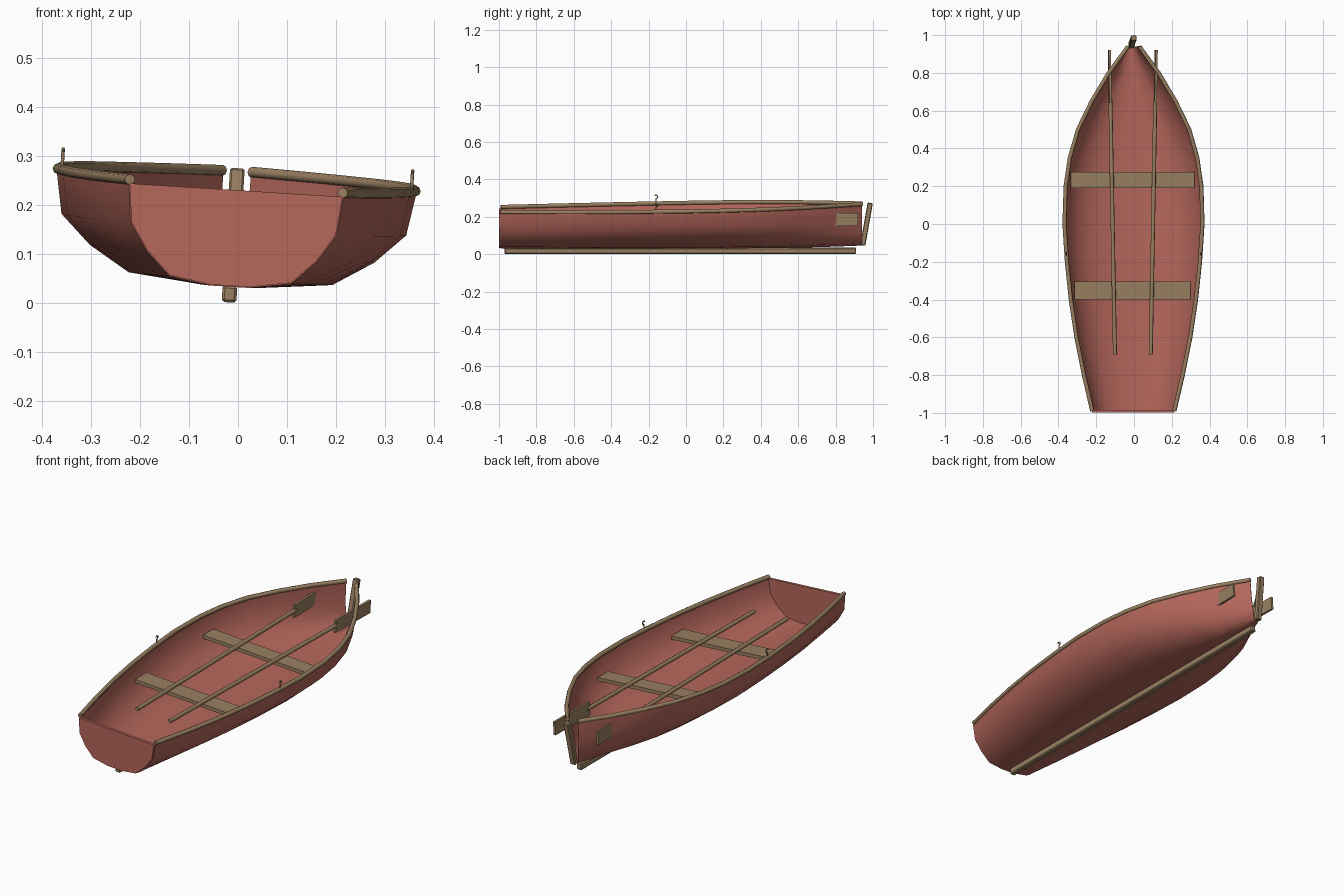
import bpy, bmesh, math
from mathutils import Matrix, Vector

if "Cube" in bpy.data.objects:
    bpy.data.objects.remove(bpy.data.objects["Cube"])


def material(name, rgb):
    m = bpy.data.materials.new(name)
    m.use_nodes = True
    m.diffuse_color = (*rgb, 1)
    bsdf = m.node_tree.nodes["Principled BSDF"]
    bsdf.inputs["Base Color"].default_value = (*rgb, 1)
    bsdf.inputs["Roughness"].default_value = 0.8
    return m


RED = material("faded red paint", (0.46, 0.135, 0.105))
WOOD = material("weathered wood", (0.32, 0.215, 0.12))

# The whole boat leans a little to one side
LEAN = Matrix.Rotation(math.radians(3.6), 4, "Y") @ Matrix.Translation((-0.0185, 0, 0))


def place(name, data, mat):
    ob = bpy.data.objects.new(name, data)
    bpy.context.collection.objects.link(ob)
    data.materials.append(mat)
    ob.matrix_world = LEAN
    return ob


def activate(ob):
    bpy.ops.object.select_all(action="DESELECT")
    ob.select_set(True)
    bpy.context.view_layer.objects.active = ob


def finish_mesh(name, bm, mat, thickness=0, smooth=0):
    me = bpy.data.meshes.new(name)
    bmesh.ops.recalc_face_normals(bm, faces=bm.faces)
    bm.to_mesh(me)
    bm.free()
    ob = place(name, me, mat)
    activate(ob)
    if thickness:
        mod = ob.modifiers.new("thickness", "SOLIDIFY")
        mod.thickness = thickness
        mod.offset = 0
        bpy.ops.object.modifier_apply(modifier=mod.name)
    if smooth:
        bpy.ops.object.shade_smooth_by_angle(angle=math.radians(smooth))
    return ob


def box(name, centre, size, mat, bevel=0, matrix=Matrix()):
    bm = bmesh.new()
    bmesh.ops.create_cube(bm, size=1, matrix=Matrix.Translation(centre) @ matrix @ Matrix.Diagonal((*size, 1)))
    if bevel:
        bmesh.ops.bevel(bm, geom=bm.edges[:], offset=bevel, segments=1, affect="EDGES")
    return finish_mesh(name, bm, mat)


def tube(name, points, radius, mat, resolution=1):
    cu = bpy.data.curves.new(name, "CURVE")
    cu.dimensions = "3D"
    cu.bevel_depth = radius
    cu.bevel_resolution = resolution
    cu.use_fill_caps = True
    sp = cu.splines.new("POLY")
    sp.points.add(len(points) - 1)
    for p, co in zip(sp.points, points):
        p.co = (*co, 1)
    return place(name, cu, mat)


# Hull shape: stations as (y, half width), section as (width share, height share)
STATIONS = [(-0.99, 0.218), (-0.8, 0.262), (-0.6, 0.302), (-0.4, 0.332), (-0.2, 0.353),
            (0, 0.366), (0.2, 0.36), (0.35, 0.338), (0.5, 0.295), (0.65, 0.222),
            (0.8, 0.132), (0.94, 0.03)]
HALF = [(1, 1), (0.96, 0.6), (0.793, 0.315), (0.568, 0.07), (0.18, 0)]
SECTION = [(-x, z) for x, z in HALF] + HALF[::-1]


def rim(y):
    return 0.243 + 0.016 * y + 0.003 * y * y


def floor(y):
    return 0.036 + 0.014 * max(0, y) ** 3 + 0.002 * min(0, y)


def section(y, w):
    return [Vector((x * w, y, floor(y) + z * (rim(y) - floor(y)))) for x, z in SECTION]


# Hull shell, open at the bow
bm = bmesh.new()
rows = [[bm.verts.new(p) for p in section(y, w)] for y, w in STATIONS]
for a, b in zip(rows, rows[1:]):
    for i in range(len(SECTION) - 1):
        bm.faces.new((a[i], a[i + 1], b[i + 1], b[i]))
finish_mesh("hull", bm, RED, 0.004, 60)

# Flat transom
bm = bmesh.new()
bm.faces.new([bm.verts.new(p) for p in section(-0.992, 0.218)])
finish_mesh("transom", bm, RED, 0.014)

# Keel and raked stem post
box("keel", (0, -0.03, 0.017), (0.03, 1.88, 0.034), WOOD, 0.005)
box("stem_post", (0, 0.965, 0.16), (0.03, 0.028, 0.23), WOOD, 0.004,
    Matrix.Rotation(math.radians(-10), 4, "X"))

# Seats
box("rear_seat", (0, -0.353, 0.163), (0.615, 0.095, 0.018), WOOD)
box("front_seat", (0, 0.232, 0.163), (0.655, 0.085, 0.018), WOOD)

for side, s in (("left", 1), ("right", -1)):
    # Gunwale
    tube(side + "_gunwale", [(s * w, y, rim(y) + 0.008) for y, w in STATIONS], 0.011, WOOD, 2)

    # Oar resting on the seats, blade on edge
    tube(side + "_oar_shaft", [(s * 0.095, -0.69, 0.197), (s * 0.119, 0.66, 0.195)], 0.0105, WOOD, 2)
    box(side + "_oar_blade", (s * 0.122, 0.78, 0.193), (0.012, 0.28, 0.068), WOOD, 0,
        Matrix.Rotation(-s * math.radians(1), 4, "Z"))

    # Hooked oarlock
    hook = [(s * 0.358, -0.16, 0.245), (s * 0.358, -0.16, 0.272)]
    for k in range(7):
        a = math.radians(-90 + 40 * k)
        hook.append((s * 0.358, -0.16 + 0.009 * math.cos(a), 0.284 + 0.009 * math.sin(a)))
    tube(side + "_oarlock", hook, 0.0035, WOOD)
